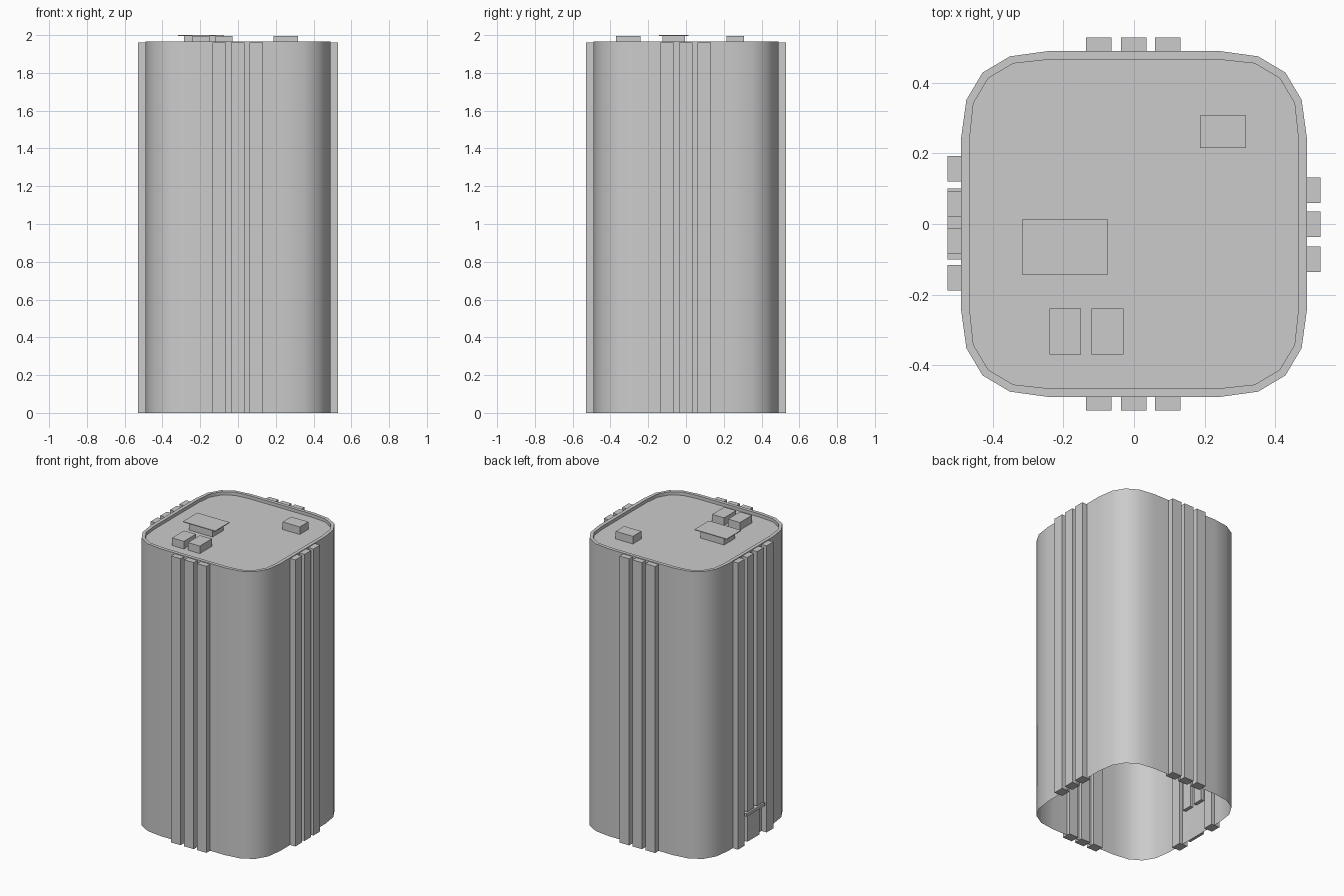
import bpy
import bmesh
import math

cube = bpy.data.objects.get("Cube")
if cube:
    bpy.data.objects.remove(cube, do_unlink=True)

grey = bpy.data.materials.new("concrete_grey")
grey.use_nodes = True
grey.diffuse_color = (0.6, 0.6, 0.6, 1)
grey.node_tree.nodes["Principled BSDF"].inputs["Base Color"].default_value = (0.6, 0.6, 0.6, 1)

WALL, RIB_IN, RIB_OUT = 0.49, 0.467, 0.529
TOP, ROOF, RIB_TOP = 1.965, 1.943, 1.96


def finish(name, bm):
    bmesh.ops.recalc_face_normals(bm, faces=bm.faces)
    mesh = bpy.data.meshes.new(name)
    bm.to_mesh(mesh)
    bm.free()
    mesh.materials.append(grey)
    obj = bpy.data.objects.new(name, mesh)
    bpy.context.collection.objects.link(obj)
    return obj


def box(name, x, y, z):
    """Box given by its ranges along each axis."""
    bm = bmesh.new()
    bmesh.ops.create_cube(bm, size=1)
    for v in bm.verts:
        v.co = [(a + b) / 2 + c * (b - a) for c, (a, b) in zip(v.co, (x, y, z))]
    return finish(name, bm)


def outline(corner):
    """Repeat one rounded corner around all four quadrants."""
    points = []
    for turn in range(4):
        c, s = math.cos(turn * math.pi / 2), math.sin(turn * math.pi / 2)
        points += [(x * c - y * s, x * s + y * c) for x, y in corner]
    return points


# Tower shell: open base, outer wall, parapet rim and sunken roof
outer = outline([(WALL, 0.243), (0.475, 0.352), (0.429, 0.429), (0.352, 0.475), (0.243, WALL)])
inner = outline([(0.466, 0.24), (0.455, 0.342), (0.413, 0.413), (0.342, 0.455), (0.24, 0.466)])
bm = bmesh.new()
loops = [[bm.verts.new((x, y, z)) for x, y in pts]
         for pts, z in ((outer, 0), (outer, TOP), (inner, TOP), (inner, ROOF))]
count = len(outer)
for low, high in zip(loops, loops[1:]):
    for i in range(count):
        j = (i + 1) % count
        bm.faces.new((low[i], low[j], high[j], high[i]))
bm.faces.new(loops[-1])
shell = finish("tower_shell", bm)
bpy.ops.object.select_all(action="DESELECT")
shell.select_set(True)
bpy.context.view_layer.objects.active = shell
bpy.ops.object.shade_smooth_by_angle(angle=math.radians(30))

# Three ribs on the front, back and left walls
for i, c in enumerate((-0.1, -0.001, 0.096)):
    span = (c - 0.036, c + 0.036)
    box(f"front_rib_{i + 1}", span, (-RIB_OUT, -RIB_IN), (0, RIB_TOP))
    box(f"back_rib_{i + 1}", span, (RIB_IN, RIB_OUT), (0, RIB_TOP))
    box(f"left_rib_{i + 1}", (RIB_IN, RIB_OUT), span, (0, RIB_TOP))

# Four ribs on the right wall, the middle pair stopping above the entrance
for i, c in enumerate((0.157, 0.056, -0.049, -0.152)):
    base = 0.22 if i in (1, 2) else 0
    box(f"right_rib_{i + 1}", (-RIB_OUT, -RIB_IN), (c - 0.036, c + 0.036), (base, RIB_TOP))

# Entrance door and canopy
box("entrance_door", (-0.51, -WALL), (-0.065, 0.065), (0, 0.175))
box("entrance_canopy", (-RIB_OUT, -WALL), (-0.1, 0.1), (0.19, 0.21))

# Rooftop units
box("roof_hut", (0.187, 0.317), (0.215, 0.307), (ROOF, 1.995))
for i, x in enumerate((-0.24, -0.12)):
    box(f"roof_vent_{i + 1}", (x, x + 0.09), (-0.37, -0.24), (ROOF, 1.995))
box("stair_house", (-0.285, -0.105), (-0.125, -0.005), (ROOF, 1.995))
box("stair_house_cover", (-0.317, -0.073), (-0.143, 0.013), (1.995, 2.0))
